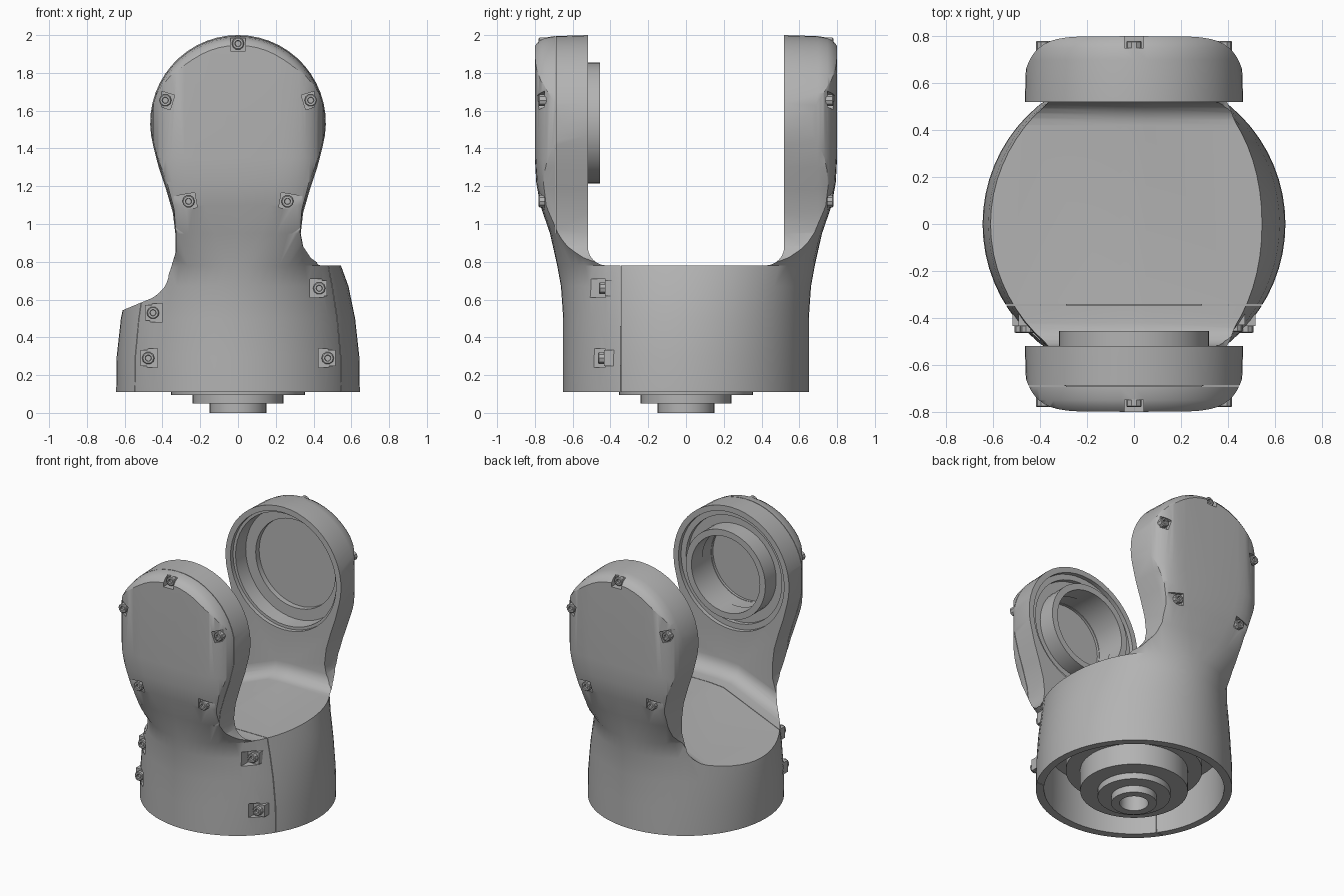
import bpy, bmesh, math
from mathutils import Matrix, Vector

cube = bpy.data.objects.get("Cube")
if cube:
    bpy.data.objects.remove(cube, do_unlink=True)

grey = bpy.data.materials.new("plain_grey")
grey.use_nodes = True
COLOUR = (0.45, 0.45, 0.45, 1)
grey.diffuse_color = COLOUR
grey.node_tree.nodes["Principled BSDF"].inputs["Base Color"].default_value = COLOUR

PIVOT = 1.535   # height of the joint axis
HEAD = 0.465    # radius of the arm heads


def finish(bm, name):
    bmesh.ops.recalc_face_normals(bm, faces=bm.faces)
    mesh = bpy.data.meshes.new(name)
    bm.to_mesh(mesh)
    bm.free()
    mesh.materials.append(grey)
    ob = bpy.data.objects.new(name, mesh)
    bpy.context.collection.objects.link(ob)
    return ob


def loft(name, sections, matrix=Matrix()):
    """Skin equal-length closed sections and cap both ends."""
    bm = bmesh.new()
    rings = [[bm.verts.new(matrix @ Vector(p)) for p in s] for s in sections]
    for a, b in zip(rings, rings[1:]):
        for i in range(len(a)):
            j = (i + 1) % len(a)
            bm.faces.new((a[i], a[j], b[j], b[i]))
    bm.faces.new(rings[0])
    bm.faces.new(rings[-1])
    return finish(bm, name)


def ring(a, b, z, n=2.0, count=64):
    pts = []
    for i in range(count):
        t = math.tau * i / count
        c, s = math.cos(t), math.sin(t)
        pts.append((a * math.copysign(abs(c) ** (2 / n), c),
                    b * math.copysign(abs(s) ** (2 / n), s), z))
    return pts


def turned(name, profile, matrix=Matrix(), count=48):
    return loft(name, [ring(r, r, z, count=count) for r, z in profile], matrix)


def along_y(x, y, z, side):
    """Frame whose local z points along side * y."""
    return Matrix.Translation((x, y, z)) @ Matrix.Rotation(-side * math.pi / 2, 4, 'X')


def box(name, lo, hi, matrix=Matrix()):
    corners = [(lo[0], lo[1]), (hi[0], lo[1]), (hi[0], hi[1]), (lo[0], hi[1])]
    return loft(name, [[(x, y, z) for x, y in corners] for z in (lo[2], hi[2])], matrix)


def boolean(target, tool, operation):
    mod = target.modifiers.new(operation, 'BOOLEAN')
    mod.operation, mod.solver, mod.object = operation, 'EXACT', tool
    bpy.context.view_layer.objects.active = target
    bpy.ops.object.modifier_apply(modifier=mod.name)
    bpy.data.objects.remove(tool, do_unlink=True)


def smooth(ob, degrees=32):
    bpy.ops.object.select_all(action='DESELECT')
    ob.select_set(True)
    bpy.context.view_layer.objects.active = ob
    bpy.ops.object.shade_smooth_by_angle(angle=math.radians(degrees))


# Yoke envelope: round foot swelling into two flat-sided arms
levels = [(.645, .65, .11, 2), (.642, .65, .3, 2), (.62, .65, .5, 2), (.585, .662, .67, 2),
          (.545, .682, .78, 2.1), (.6, .72, .95, 3), (.55, .772, 1.1, 4),
          (.51, .793, 1.22, 5), (.49, .8, 1.35, 6), (.49, .8, 2.05, 6)]
yoke = loft("yoke_body", [ring(*level) for level in levels])

# Front outline: uneven shoulders, narrow necks and round heads
neck = [(.332, .95), (.345, 1.06), (.38, 1.18), (.42, 1.3)]
outline = [(.7, .05), (.7, .782), (.44, .782), (.385, .82), (.345, .88)] + neck
for i in range(31):
    t = math.radians(-15 + 7 * i)
    outline.append((HEAD * math.cos(t), PIVOT + HEAD * math.sin(t)))
outline += [(-x, z) for x, z in reversed(neck)]
outline += [(-.33, .85), (-.36, .75), (-.41, .67), (-.5, .605), (-.7, .5), (-.7, .05)]
edge = [(.52, 1), (.7, .988), (.75, .97), (.78, .935), (.803, .875)]
stations = [(-y, s) for y, s in reversed(edge)] + edge
boolean(yoke, loft("outline_tool", [[(x * s, y, PIVOT + (z - PIVOT) * s) for x, z in outline]
                                    for y, s in stations]), 'INTERSECT')


# Gap between the arms, its floor falling away to one side
def gap(x, floor):
    half = [(.42 + .1 * math.sin(t), floor + .1 - .1 * math.cos(t))
            for t in (math.pi / 2 * i / 6 for i in range(7))] + [(.52, 2.2)]
    return [(x, y, z) for y, z in half] + [(x, -y, z) for y, z in reversed(half)]


boolean(yoke, loft("gap_tool", [gap(-.8, .465), gap(-.06, .772), gap(.05, .78), gap(.8, .78)]),
        'DIFFERENCE')

# Hollow foot
boolean(yoke, turned("foot_tool", [(.595, 0), (.59, .44)], count=64), 'DIFFERENCE')

# Bearing seats inside the heads
boolean(yoke, turned("back_seat_tool", [(.425, -.1), (.425, .03), (.405, .03), (.4, .14),
                                        (.32, .14), (.32, .18)],
                     along_y(0, .52, PIVOT, 1)), 'DIFFERENCE')
boolean(yoke, turned("front_seat_tool", [(.425, -.04), (.425, .03), (.385, .03), (.385, .06),
                                         (.28, .06), (.28, .19)],
                     along_y(0, -.52, PIVOT, -1)), 'DIFFERENCE')

# Panel seams
boolean(yoke, box("foot_seam_tool", (-.8, -.347, .05), (.8, -.343, .9)), 'DIFFERENCE')
boolean(yoke, box("arm_seam_tool", (-.8, -.692, .95), (.8, -.688, 2.1)), 'DIFFERENCE')

# Screw pockets and screws on the outer faces of both arms
arm_screws = [(0, 1.955, 90), (.385, 1.655, 17), (-.385, 1.655, 163),
              (.262, 1.12, -10), (-.262, 1.12, 190)]
bolt = [(.033, -.02), (.033, .026), (.028, .03), (.017, .03), (.015, .012)]
screws = []
for side, word in ((-1, "front"), (1, "back")):
    for i, (x, z, angle) in enumerate(arm_screws):
        place = Matrix.Translation((x, side * .75, z)) @ Matrix.Rotation(-math.radians(angle), 4, 'Y')
        depth = sorted((0, side * .1))
        boolean(yoke, box("pocket_tool", (-.04, depth[0], -.04), (.075, depth[1], .04), place),
                'DIFFERENCE')
        screws.append(turned(f"{word}_arm_screw_{i + 1}", bolt,
                             along_y(x, side * .75, z, side), 10))

# Screws with square seats on the front of the foot
for i, (x, z, y) in enumerate([(.475, .29, -.43), (-.475, .29, -.43),
                               (.43, .66, -.425), (-.45, .53, -.43)]):
    boolean(yoke, box("pocket_tool", (x - .05, -.8, z - .05), (x + .05, y, z + .05)), 'DIFFERENCE')
    screws.append(box(f"foot_screw_seat_{i + 1}", (x - .042, y - .005, z - .042),
                      (x + .042, y + .05, z + .042)))
    screws.append(turned(f"foot_screw_{i + 1}", bolt, along_y(x, y - .005, z, -1), 10))

smooth(yoke)
for part in screws:
    smooth(part)

# Bearing rings on the front arm
collar = turned("bearing_collar", [(.32, .07), (.32, -.065), (.275, -.065), (.275, .06)],
                along_y(0, -.52, PIVOT, -1))
# open the collar by removing its end caps
bm = bmesh.new()
bm.from_mesh(collar.data)
bmesh.ops.delete(bm, geom=[f for f in bm.faces if len(f.verts) > 4], context='FACES_ONLY')
bm.to_mesh(collar.data)
bm.free()
smooth(collar)

# Stepped hub under the foot
hub = turned("stepped_hub", [(.45, .46), (.45, .25), (.355, .25), (.355, .095), (.24, .095),
                             (.24, .05), (.15, .05), (.15, 0), (.095, 0), (.09, .15)])
smooth(hub)
